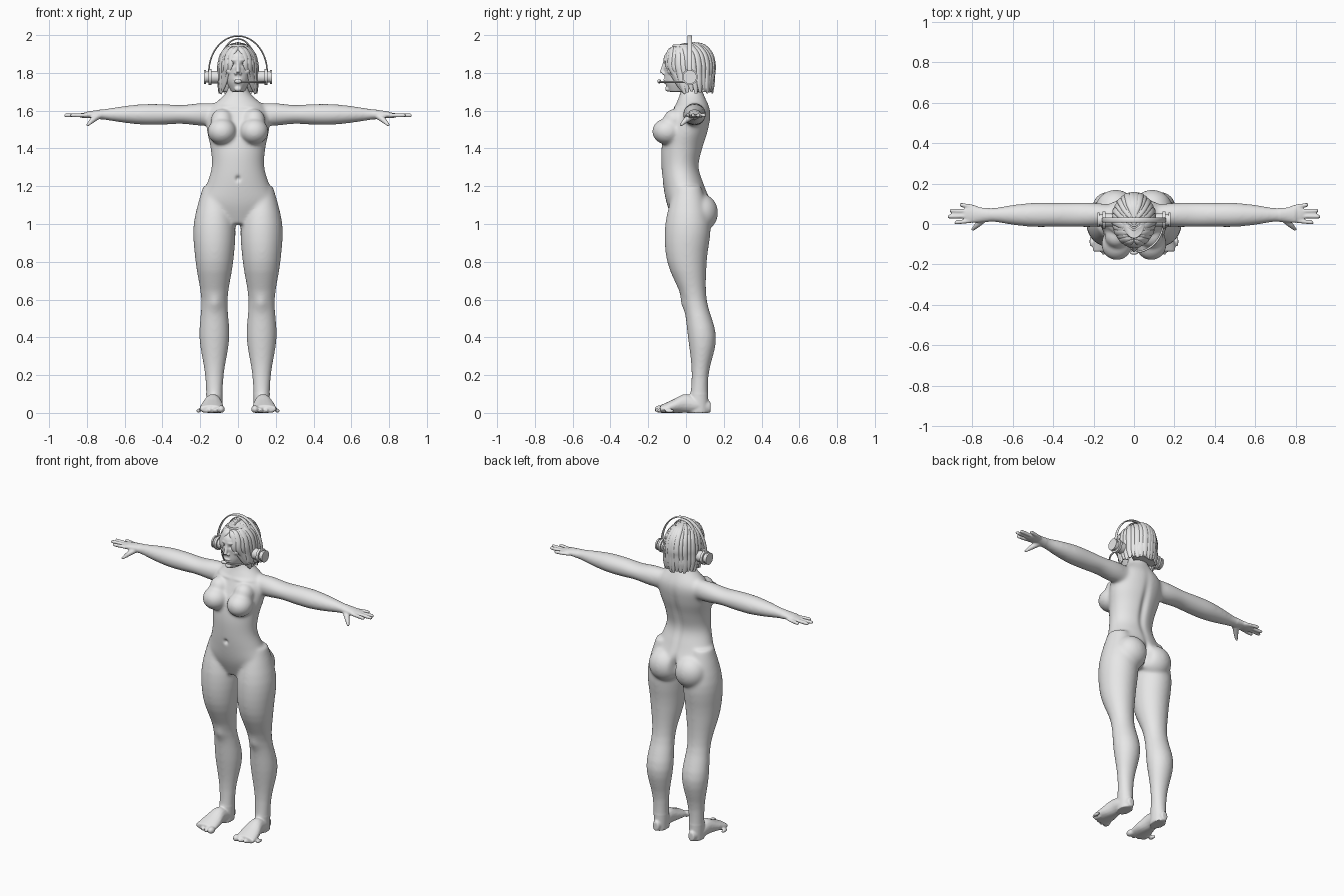
import bpy, bmesh, math
from mathutils import Vector, Matrix

if "Cube" in bpy.data.objects:
    bpy.data.objects.remove(bpy.data.objects["Cube"])

GREY = (0.8, 0.8, 0.8, 1)
material = bpy.data.materials.new("plain grey")
material.use_nodes = True
material.diffuse_color = GREY
material.node_tree.nodes["Principled BSDF"].inputs["Base Color"].default_value = GREY
X, Y, Z = Vector.Fill(3), Vector.Fill(3), Vector.Fill(3)
X.x = Y.y = Z.z = 1
SIDES = (1, -1)


def spline(rows, steps):
    """Catmull-Rom interpolation of rows of numbers."""
    rows = [Vector(row) for row in rows]
    padded = [rows[0]] + rows + [rows[-1]]
    smooth = []
    for before, start, end, after in zip(padded, padded[1:], padded[2:], padded[3:]):
        for step in range(steps):
            t = step / steps
            smooth.append(start + (end - before) * (t / 2)
                          + (before * 2 - start * 5 + end * 4 - after) * (t ** 2 / 2)
                          + (start * 3 - before - end * 3 + after) * (t ** 3 / 2))
    return smooth + [rows[-1]]


def loft(bm, rows, hint, axis=None, sides=16, steps=4):
    """Closed tube through rows of (x, y, z, radius along hint, other radius)."""
    rows = spline(rows, steps)
    points = [Vector(row[:3]) for row in rows]
    rings = []
    for i, row in enumerate(rows):
        ahead, behind = points[min(i + 1, len(points) - 1)], points[max(i - 1, 0)]
        tangent = axis or (ahead - behind).normalized()
        across = (hint - tangent * tangent.dot(hint)).normalized() * row[3]
        other = tangent.cross(across).normalized() * row[4]
        angles = [math.tau * k / sides for k in range(sides)]
        rings.append([bm.verts.new(points[i] + across * math.cos(a) + other * math.sin(a)) for a in angles])
    for lower, upper in zip(rings, rings[1:]):
        for k in range(sides):
            bm.faces.new((lower[k - 1], lower[k], upper[k], upper[k - 1]))
    bm.faces.new(rings[0])
    bm.faces.new(rings[-1])


def column(bm, bottom, step, fronts, backs, widths, x=0):
    """Upright loft through evenly spaced heights."""
    rows = [(x, (front + back) / 2, bottom + step * i, width, (back - front) / 2)
            for i, (front, back, width) in enumerate(zip(fronts, backs, widths))]
    loft(bm, rows, X, Z, sides=32)


def ball(bm, centre, radii):
    place = Matrix.Translation(centre) @ Matrix.Diagonal(radii).to_4x4()
    bmesh.ops.create_uvsphere(bm, u_segments=24, v_segments=16, radius=1, matrix=place)


def finish(bm, name, angle=60):
    bmesh.ops.recalc_face_normals(bm, faces=bm.faces)
    mesh = bpy.data.meshes.new(name)
    bm.to_mesh(mesh)
    bm.free()
    part = bpy.data.objects.new(name, mesh)
    bpy.context.collection.objects.link(part)
    mesh.materials.append(material)
    bpy.ops.object.select_all(action='DESELECT')
    part.select_set(True)
    bpy.context.view_layer.objects.active = part
    bpy.ops.object.shade_smooth_by_angle(angle=math.radians(angle))
    return part


def fuse(bm, name, voxel, is_soft, rounds, dents):
    """Merge overlapping lumps, soften where asked, then press in small details."""
    lumps = finish(bm, "lumps")
    merge = lumps.modifiers.new("merge", 'REMESH')
    merge.mode, merge.voxel_size = 'VOXEL', voxel
    bpy.context.view_layer.update()
    merged = bpy.data.meshes.new_from_object(lumps.evaluated_get(bpy.context.evaluated_depsgraph_get()))
    bpy.data.objects.remove(lumps)
    bm = bmesh.new()
    bm.from_mesh(merged)
    bpy.data.meshes.remove(merged)
    soft_verts = [v for v in bm.verts if is_soft(v.co)]
    bmesh.ops.smooth_vert(bm, verts=bm.verts, factor=0.5, use_axis_x=True, use_axis_y=True, use_axis_z=True)
    for _ in range(rounds):
        bmesh.ops.smooth_vert(bm, verts=soft_verts, factor=0.5, use_axis_x=True, use_axis_y=True, use_axis_z=True)
    for (x, y, z), wide, high, push in dents:
        for v in bm.verts:
            across, along, up = (abs(v.co.x) - x) / wide, (v.co.y - y) / 0.06, (v.co.z - z) / high
            v.co.y += push * math.exp(-across ** 2 - along ** 2 - up ** 2)
    return finish(bm, name, 180)


# Torso and neck
bm = bmesh.new()
column(bm, 1, 0.1,
       fronts=(-.06, -.1, -.12, -.13, -.13, -.11, -.07, -.03, -.04),
       backs=(.08, .13, .1, .07, .09, .12, .13, .09, .08),
       widths=(.12, .21, .17, .14, .145, .165, .16, .06, .05))
for side in SIDES:
    # Breast and buttock
    ball(bm, (side * .085, -.1, 1.49), (.077, .08, .07))
    ball(bm, (side * .085, -.06, 1.55), (.06, .06, .06))
    ball(bm, (side * .09, .08, 1.06), (.1, .09, .1))
    # Leg
    column(bm, 0, 0.2,
           fronts=(.01, .03, .01, -.02, -.1, -.11, -.06),
           backs=(.12, .12, .16, .11, .11, .13, .08),
           widths=(.04, .05, .08, .07, .1, .11, .06), x=side * .125)
    # Foot and toes
    halves = zip((.02, .04, .045, .06, .065), (.03, .04, .05, .035, .02))
    loft(bm, [(side * (.125 + i / 250), .13 - i / 15, high, wide, high)
              for i, (wide, high) in enumerate(halves)], X, -Y)
    for i in range(5):
        size = .02 if i == 0 else .015 - i / 900
        ball(bm, (side * (.09 + .03 * i), -.14 + i * i / 300, size), (size, .027, size))
    # Arm and palm
    halves = zip((.05, .06, .06, .06, .06, .05, .035, .04), (.06, .06, .05, .055, .055, .045, .03, .015))
    loft(bm, [(side * (i + 1) / 10, .045, 1.58, deep, high)
              for i, (deep, high) in enumerate(halves)], Y, sides=24)
    ball(bm, (side * .8, .05, 1.575), (.05, .045, .015))
    # Fingers and thumb
    for i in range(4):
        spread, tip = .04 - .026 * i, .92 - (i - 1.7) ** 2 / 50
        loft(bm, [(side * .8, .05 + spread * .9, 1.575, .01, .01),
                  (side * (tip - .01), .05 + spread * 1.1, 1.575, .01, .01),
                  (side * tip, .05 + spread * 1.1, 1.575, .005, .005)], Y)
    loft(bm, [(side * .74, .03, 1.57, .02, .015), (side * .77, 0, 1.55, .015, .015),
              (side * .8, -.03, 1.52, .007, .007)], Y)
fuse(bm, "body", 0.006, lambda p: abs(p.x) < .72 and p.z > .1, 20, [
    ((0, -.13, 1.24), .012, .014, .014),    # navel
    ((0, .1, 1.38), .022, .17, -.014),      # spine
    ((0, .12, 1.07), .018, .06, -.03),      # cleft
    ((.08, -.05, 1.62), .06, .01, -.006),   # collar bones
    ((.12, -.02, .58), .035, .04, -.01),    # knees
])

# Head, with a nose, lips, cheeks and ears
bm = bmesh.new()
column(bm, 1.7, 0.05,
       fronts=(-.09, -.112, -.115, -.12, -.11, -.05),
       backs=(.02, .07, .11, .125, .12, .08),
       widths=(.035, .06, .072, .077, .074, .045))
loft(bm, [(0, -.11, 1.86, .01, .01), (0, -.12, 1.83, .01, .01), (0, -.13, 1.8, .012, .011)], X)
ball(bm, (0, -.098, 1.715), (.02, .013, .014))
for lip in (1.762, 1.75):
    ball(bm, (0, -.11, lip), (.022, .012, .006))
for side in SIDES:
    ball(bm, (side * .013, -.118, 1.796), (.008, .01, .008))
    ball(bm, (side * .04, -.08, 1.81), (.025, .02, .02))
    ball(bm, (side * .075, .01, 1.82), (.012, .02, .03))
fuse(bm, "head", 0.004, lambda p: True, 3, [
    ((.032, -.11, 1.845), .017, .01, .015),    # eye sockets
    ((.032, -.11, 1.868), .022, .007, -.005),  # brows
    ((0, -.12, 1.756), .02, .003, .004),       # mouth
])

# Eyes
bm = bmesh.new()
for side in SIDES:
    ball(bm, (side * .032, -.09, 1.845), (.015, .014, .009))
finish(bm, "eyes")

# Hair: an inner cap, then locks that arch from the parting and fall straight
bm = bmesh.new()
column(bm, 1.7, 0.05,
       fronts=(.05, .02, -.01, -.03, -.07, -.07),
       backs=(.135, .15, .15, .145, .13, .09),
       widths=(.08, .09, .09, .09, .08, .05))
LOCKS = 13
for side in SIDES:
    for lock in range(LOCKS):
        t = lock / (LOCKS - 1)
        around = math.radians(-65 + 150 * t)
        swept = max(around, -.4)
        parting = Vector((0, -.08 + .12 * t, 0))
        rim = Vector((side * .1 * math.cos(around), .02 + .13 * math.sin(around), 0))
        hem = Vector((side * .1 * math.cos(swept), .035 + .105 * math.sin(swept), 0))
        rise = .12 - .03 * (1 - t) ** 2
        path = []
        for k in range(4):
            lift = math.radians(30 * k)
            path.append(parting.lerp(rim, math.sin(lift)) + Z * (1.84 + rise * math.cos(lift)))
        for k in range(1, 4):
            path.append(rim.lerp(hem, k / 3) + Z * (1.84 - .05 * k + .006 * (lock % 3)))
        widths = [.006] + [.017 + .003 * (lock % 2)] * 5 + [.007]
        outward = Vector((rim.x, rim.y, .05))
        loft(bm, [(*point, wide / 2, wide) for point, wide in zip(path, widths)], outward, sides=10)
finish(bm, "hair", 70)

# Headset bands
bm = bmesh.new()
for reach, rise in ((.155, .195), (.1, .18)):
    angles = [math.pi * k / 16 for k in range(17)]
    loft(bm, [(reach * math.cos(a), .02, 1.8 + rise * math.sin(a), .012, .004) for a in angles], Y)
finish(bm, "headset_bands")

# Headset cups
bm = bmesh.new()
for side in SIDES:
    for inner, outer, radius in ((.1, .14, .033), (.14, .155, .042), (.155, .17, .03), (.17, .18, .036)):
        loft(bm, [(side * x, .02, 1.778, radius, radius) for x in (inner, outer)], Y, X, sides=32)
finish(bm, "headset_cups", 40)

# Microphone on its arm
bm = bmesh.new()
angles = [math.radians(15 * k) for k in range(7)]
loft(bm, [(.145 * math.cos(a), .01 - .15 * math.sin(a), 1.752, .005, .005) for a in angles], Z)
ball(bm, (0, -.142, 1.755), (.02, .01, .011))
finish(bm, "microphone")
